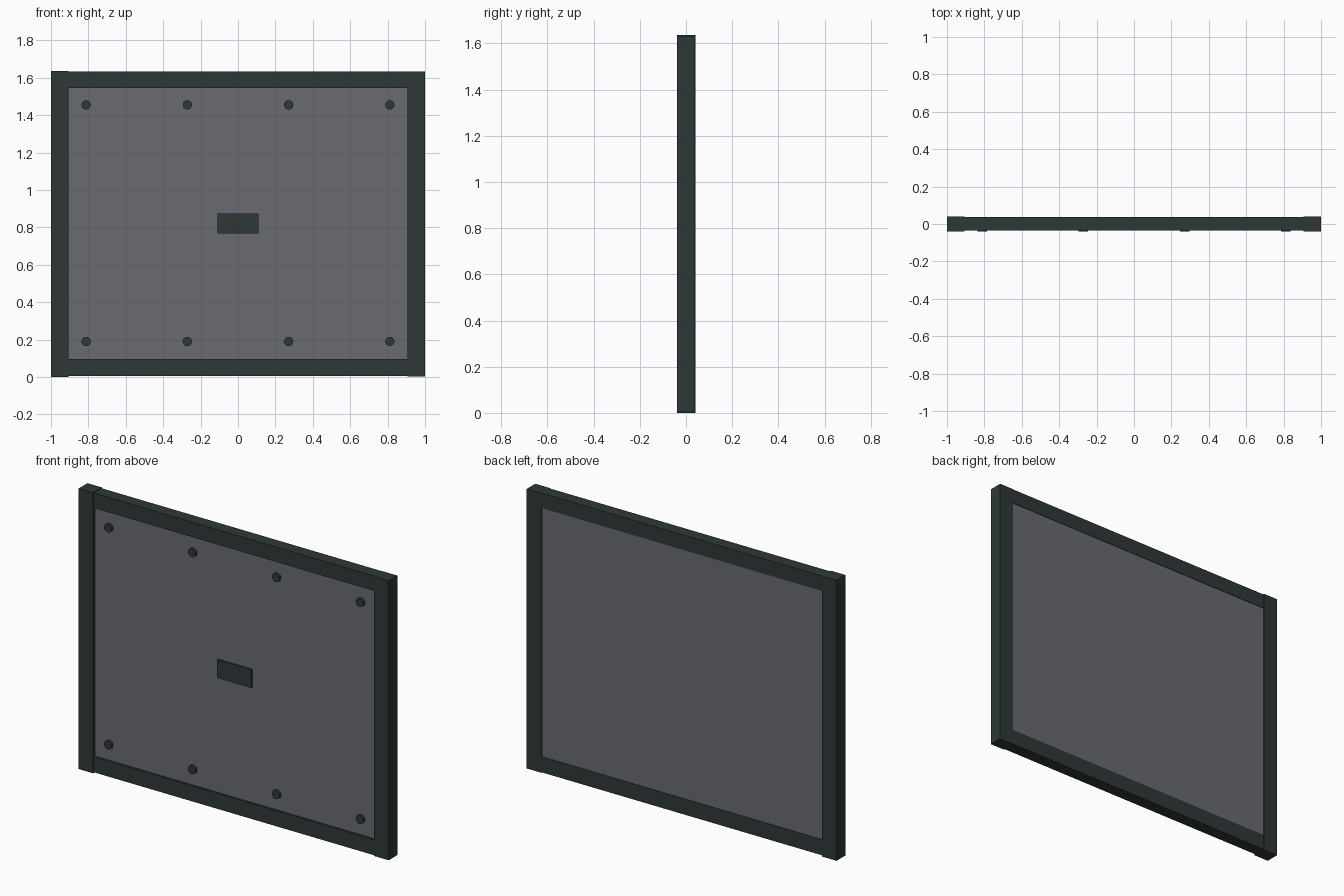
import bpy, math

if "Cube" in bpy.data.objects:
    bpy.data.objects.remove(bpy.data.objects["Cube"])


def material(name, rgb):
    m = bpy.data.materials.new(name)
    m.diffuse_color = (*rgb, 1.0)
    m.use_nodes = True
    m.node_tree.nodes["Principled BSDF"].inputs["Base Color"].default_value = m.diffuse_color
    return m


dark = material("dark_green_grey", (0.028, 0.039, 0.039))
grey = material("panel_grey", (0.14, 0.145, 0.17))


def box(name, x, y, z, mat):
    """Box from (min, max) ranges on each axis."""
    bpy.ops.mesh.primitive_cube_add(size=1)
    ob = bpy.context.object
    ob.name = name
    ob.location = [(a + b) / 2 for a, b in (x, y, z)]
    ob.scale = [b - a for a, b in (x, y, z)]
    bpy.ops.object.transform_apply(location=True, rotation=False, scale=True)
    ob.data.materials.append(mat)
    return ob


# Side posts, full height
box("left_post", (-1.0, -0.906), (-0.04, 0.041), (0.0, 1.636), dark)
box("right_post", (0.906, 1.0), (-0.04, 0.039), (0.003, 1.633), dark)

# Top and bottom rails between the posts
box("top_rail", (-0.91, 0.91), (-0.036, 0.037), (1.546, 1.633), dark)
box("bottom_rail", (-0.91, 0.91), (-0.036, 0.037), (0.005, 0.096), dark)

# Panel, recessed at the front and almost flush at the back
box("panel", (-0.93, 0.93), (-0.025, 0.034), (0.07, 1.57), grey)

# Central plate
box("centre_plate", (-0.11, 0.11), (-0.036, -0.02), (0.768, 0.874), dark)

# Bolts in two rows of four
for row, z in (("lower", 0.19), ("upper", 1.455)):
    for i, x in enumerate((-0.812, -0.271, 0.271, 0.812)):
        bpy.ops.mesh.primitive_cylinder_add(
            vertices=16, radius=0.025, depth=0.02,
            location=(x, -0.03, z), rotation=(math.pi / 2, 0, 0))
        bolt = bpy.context.object
        bolt.name = f"{row}_bolt_{i + 1}"
        bolt.data.materials.append(dark)
        bpy.ops.object.shade_smooth_by_angle(angle=math.radians(35))
